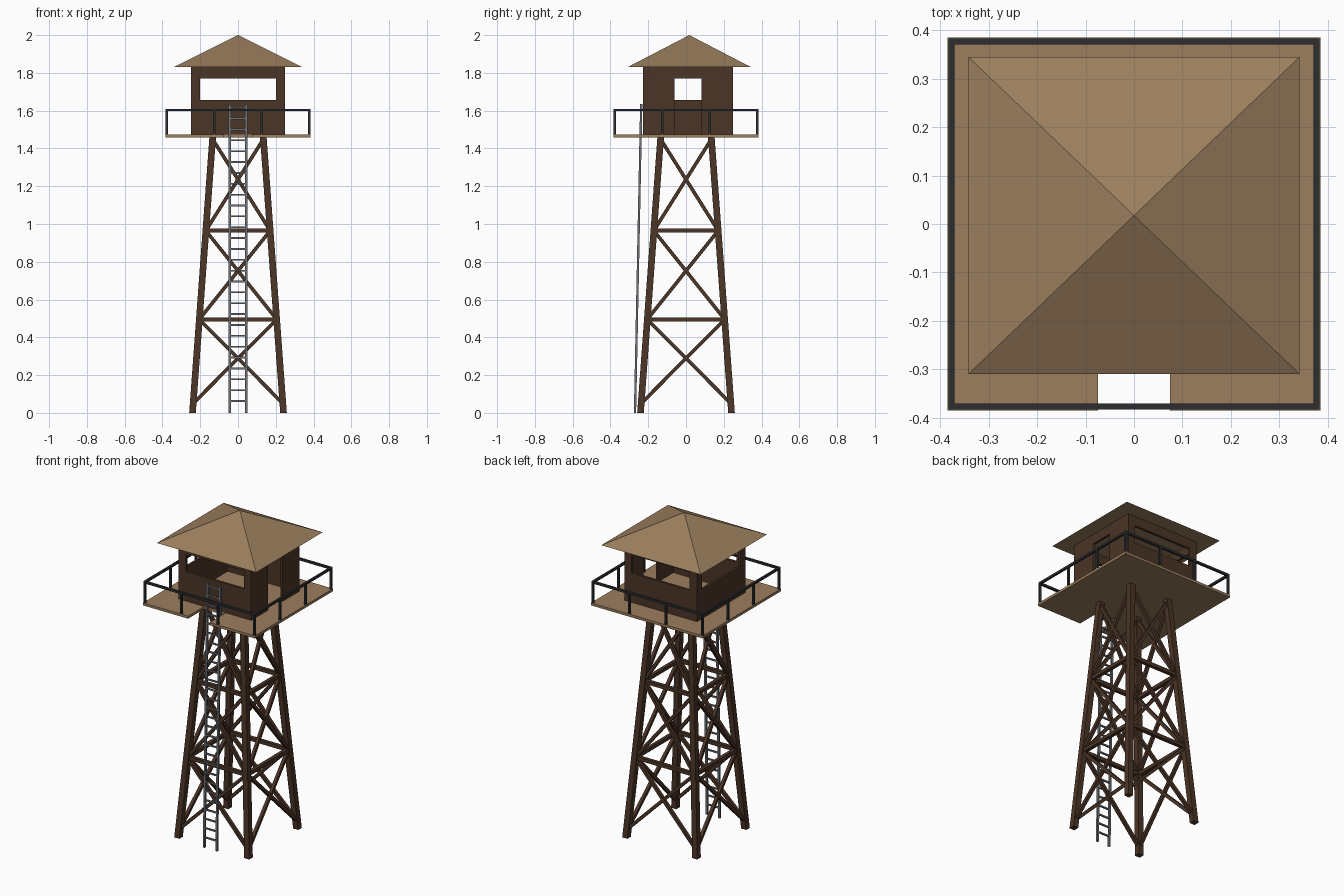
import bpy, bmesh
from mathutils import Vector

if "Cube" in bpy.data.objects:
    bpy.data.objects.remove(bpy.data.objects["Cube"])


def material(name, rgb):
    m = bpy.data.materials.new(name)
    m.diffuse_color = (*rgb, 1)
    m.use_nodes = True
    m.node_tree.nodes["Principled BSDF"].inputs["Base Color"].default_value = m.diffuse_color
    return m


TAN = material("tan_wood", (0.33, 0.21, 0.11))
BROWN = material("dark_wood", (0.07, 0.035, 0.02))
IRON = material("dark_iron", (0.025, 0.027, 0.03))
STEEL = material("grey_steel", (0.16, 0.17, 0.19))


def finish(bm, name, mat):
    bmesh.ops.recalc_face_normals(bm, faces=bm.faces)
    me = bpy.data.meshes.new(name)
    bm.to_mesh(me)
    bm.free()
    ob = bpy.data.objects.new(name, me)
    bpy.context.collection.objects.link(ob)
    if mat:
        me.materials.append(mat)
    return ob


def add_box(bm, lo, hi):
    lo, hi = Vector(lo), Vector(hi)
    vs = bmesh.ops.create_cube(bm, size=1)["verts"]
    for v in vs:
        v.co = (lo + hi) / 2 + v.co * (hi - lo)
    return vs


def add_beam(bm, a, b, side, w):
    """Square bar from a to b; side is a reference direction across it."""
    a, b = Vector(a), Vector(b)
    d = (b - a).normalized()
    u = Vector(side)
    u = (u - d * u.dot(d)).normalized() * w / 2
    v = d.cross(u)
    for_ends = [[bm.verts.new(p + s * u + t * v) for s, t in ((-1, -1), (1, -1), (1, 1), (-1, 1))]
                for p in (a, b)]
    bm.faces.new(for_ends[0])
    bm.faces.new(for_ends[1])
    for i in range(4):
        j = (i + 1) % 4
        bm.faces.new((for_ends[0][i], for_ends[0][j], for_ends[1][j], for_ends[1][i]))


LEG_TOP = 1.46
DECK = 1.475


def half(z):
    return 0.241 - 0.107 * z / LEG_TOP


# Four legs leaning inwards, cut level at both ends
for sx, nx in ((-1, "left"), (1, "right")):
    for sy, ny in ((-1, "front"), (1, "back")):
        bm = bmesh.new()
        for v in add_box(bm, (-0.0175, -0.0175, 0), (0.0175, 0.0175, LEG_TOP)):
            v.co += Vector((sx, sy, 0)) * half(v.co.z)
        finish(bm, f"{ny}_{nx}_leg", BROWN)

# Cross braces and horizontal beams on each side
sides = {"front": lambda a, h, z: (a, -h, z), "back": lambda a, h, z: (a, h, z),
         "left": lambda a, h, z: (-h, a, z), "right": lambda a, h, z: (h, a, z)}
levels = (0.05, 0.495, 0.965, LEG_TOP - 0.01)
for name, at in sides.items():
    out = at(0, 1, 0)
    bm = bmesh.new()
    for z0, z1 in zip(levels, levels[1:]):
        for s in (-1, 1):
            add_beam(bm, at(s * half(z0), half(z0), z0), at(-s * half(z1), half(z1), z1), out, 0.019)
    for z in levels[1:3]:
        add_beam(bm, at(-half(z), half(z), z), at(half(z), half(z), z), out, 0.022)
    finish(bm, f"{name}_bracing", BROWN)

# Deck with a ladder notch at the front
P = 0.385
outline = [(-P, -P), (-0.074, -P), (-0.074, -0.228), (0.074, -0.228),
           (0.074, -P), (P, -P), (P, P), (-P, P)]
bm = bmesh.new()
deck = bm.faces.new([bm.verts.new((x, y, 1.459)) for x, y in outline])
top = bmesh.ops.extrude_face_region(bm, geom=[deck])["geom"]
bmesh.ops.translate(bm, vec=(0, 0, DECK - 1.459),
                    verts=[g for g in top if isinstance(g, bmesh.types.BMVert)])
finish(bm, "deck", TAN)

# Railing: top rails and posts around the deck
R, w = 0.377, 0.0065
bm = bmesh.new()
for s in (-1, 1):
    add_box(bm, (-R - w, s * R - w, 1.597), (R + w, s * R + w, 1.61))
    add_box(bm, (s * R - w, -R + w, 1.597), (s * R + w, R - w, 1.61))
steps = (-R, -R / 3, R / 3, R)
for x in steps:
    for y in steps:
        if R in (abs(x), abs(y)):
            add_box(bm, (x - w, y - w, DECK), (x + w, y + w, 1.597))
finish(bm, "railing", IRON)

# Cabin walls: hollow box with window and door openings cut out
X, Y0, Y1, TOP, T = 0.25, -0.227, 0.249, 1.83, 0.015
bm = bmesh.new()
add_box(bm, (-X, Y0, DECK), (X, Y1, TOP))
cabin = finish(bm, "cabin_walls", BROWN)
cuts = {
    "interior": ((-X + T, Y0 + T, 1.4), (X - T, Y1 - T, 1.9)),
    "front_back_windows": ((-0.2, -0.5, 1.657), (0.2, 0.5, 1.77)),
    "left_window": ((-0.5, -0.177, 1.657), (0, 0.199, 1.77)),
    "right_door": ((0, -0.06, 1.4), (0.5, 0.083, 1.77)),
}
cutters = []
for name, (lo, hi) in cuts.items():
    bm = bmesh.new()
    add_box(bm, lo, hi)
    c = finish(bm, name + "_cutter", None)
    c.hide_render = True
    cutters.append(c)
    mod = cabin.modifiers.new(name, "BOOLEAN")
    mod.operation, mod.solver, mod.object = "DIFFERENCE", "EXACT", c
dg = bpy.context.evaluated_depsgraph_get()
cut_mesh = bpy.data.meshes.new_from_object(cabin.evaluated_get(dg))
cabin.modifiers.clear()
cabin.data = cut_mesh
cabin.data.materials.clear()
cabin.data.materials.append(BROWN)
for c in cutters:
    bpy.data.objects.remove(c)

# Pyramid roof
bm = bmesh.new()
base = [bm.verts.new((x, y, TOP)) for x, y in
        ((-0.342, -0.31), (0.342, -0.31), (0.342, 0.345), (-0.342, 0.345))]
apex = bm.verts.new((0, 0.0175, 2))
bm.faces.new(base)
for i in range(4):
    bm.faces.new((base[i], base[(i + 1) % 4], apex))
finish(bm, "roof", TAN)

# Ladder leaning slightly towards the cabin
LZ = 1.635


def ladder_y(z):
    return -0.270 + 0.033 * z / LZ


bm = bmesh.new()
for x in (-0.043, 0.043):
    add_beam(bm, (x, ladder_y(0), 0), (x, ladder_y(LZ), LZ), (1, 0, 0), 0.012)
finish(bm, "ladder_rails", STEEL)
bm = bmesh.new()
for i in range(28):
    z = 0.063 + i * 0.0575
    add_beam(bm, (-0.043, ladder_y(z), z), (0.043, ladder_y(z), z), (0, 1, 0), 0.009)
finish(bm, "ladder_rungs", STEEL)
